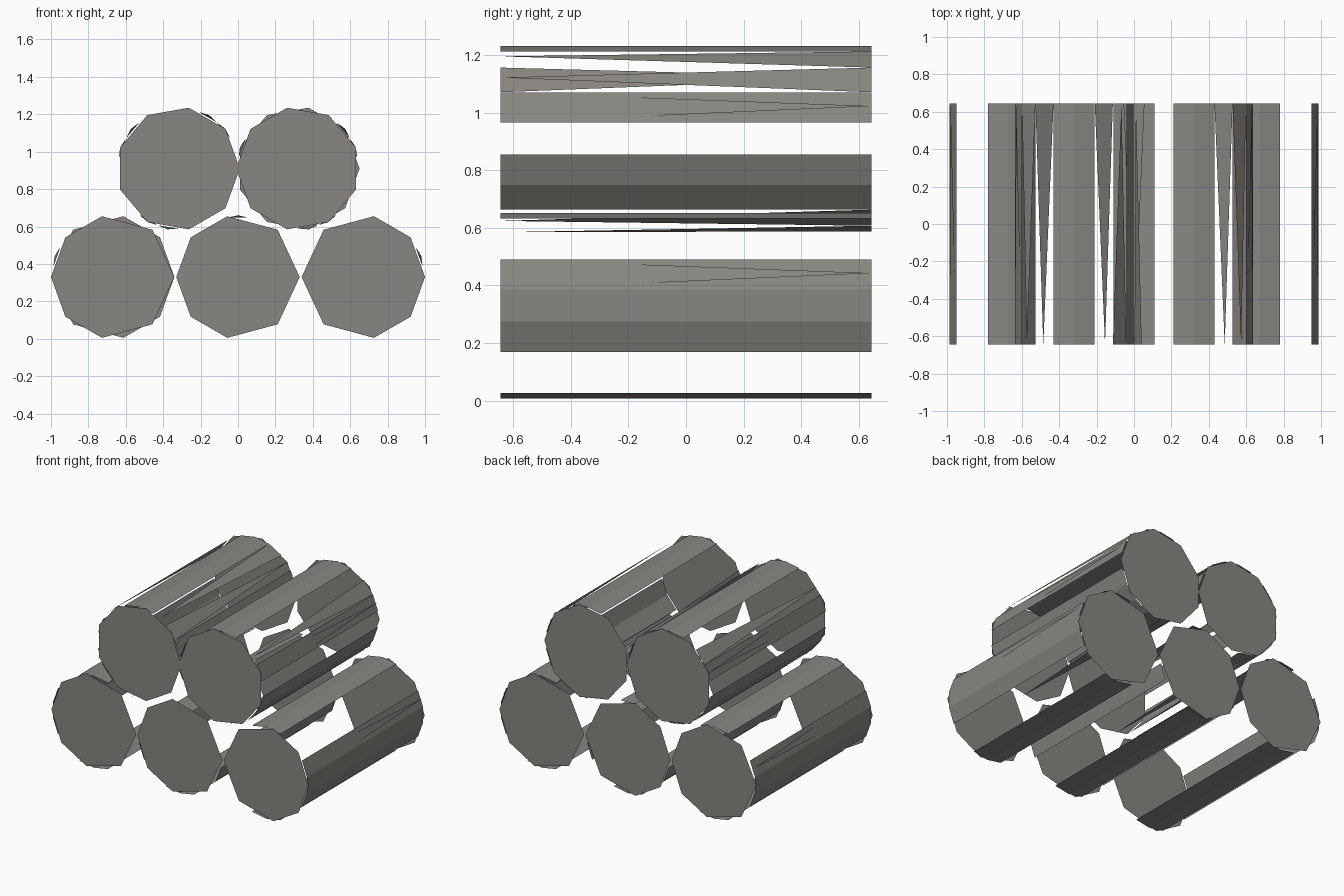
import bpy
import bmesh
from math import cos, sin, radians

cube = bpy.data.objects.get("Cube")
if cube:
    bpy.data.objects.remove(cube)

HALF = 0.645      # half the log length
R_CAP = 0.33      # radius of the end caps
R_BARK = 0.322    # radius of the bark strips

grey = bpy.data.materials.new("weathered_grey")
grey.use_nodes = True
colour = (0.25, 0.24, 0.22, 1)
grey.diffuse_color = colour
grey.node_tree.nodes["Principled BSDF"].inputs["Base Color"].default_value = colour


def make_log(name, x, z, front, back, strips, front_slivers=(), back_slivers=()):
    """Two end caps joined by flat bark strips; angles are in degrees from +x."""
    bm = bmesh.new()

    def vert(angle, y, r):
        a = radians(angle)
        return bm.verts.new((x + r * cos(a), y, z + r * sin(a)))

    # end caps
    bm.faces.new([vert(a, -HALF, R_CAP) for a in front])
    bm.faces.new([vert(a, HALF, R_CAP) for a in reversed(back)])
    # full length bark strips in 20 degree steps
    for start, end in strips:
        for a in range(start, end, 20):
            bm.faces.new([vert(a, -HALF, R_BARK), vert(a, HALF, R_BARK),
                          vert(a + 20, HALF, R_BARK), vert(a + 20, -HALF, R_BARK)])
    # tapering bark slivers, wide at one end and pointed at the other
    for group, wide in ((front_slivers, -HALF), (back_slivers, HALF)):
        for a in group:
            bm.faces.new([vert(a - 10, wide, R_BARK), vert(a + 10, wide, R_BARK),
                          vert(a, -wide, R_CAP)])
    mesh = bpy.data.meshes.new(name)
    bm.to_mesh(mesh)
    bm.free()
    mesh.materials.append(grey)
    obj = bpy.data.objects.new(name, mesh)
    bpy.context.collection.objects.link(obj)


# end outlines
nine = list(range(0, 360, 40))
nine_turned = list(range(20, 380, 40))
chipped = [0, 40, 80, 130, 180, 230, 280, 320]
chipped_mirror = [0, 50, 100, 140, 180, 220, 260, 310]

top, under = (70, 110), (250, 290)

# bottom row
make_log("bottom_left_log", 0.67, 0.33, chipped, chipped,
         [top, under, (-30, 30)], front_slivers=[20])
make_log("bottom_middle_log", 0.0, 0.33, chipped_mirror, chipped_mirror,
         [under, (190, 210), (330, 350)], back_slivers=[90])
make_log("bottom_right_log", -0.67, 0.33, chipped_mirror, chipped,
         [top, under, (150, 210)], front_slivers=[160])

# upper row
make_log("upper_left_log", 0.32, 0.91, nine_turned, nine,
         [top, (10, 30), (-50, -10)],
         front_slivers=[20, 160], back_slivers=[40, 280, 300])
make_log("upper_right_log", -0.32, 0.91, nine, nine,
         [top, (150, 170), (190, 230), (10, 30)],
         front_slivers=[40, 160], back_slivers=[60, 140, 240, 260])
